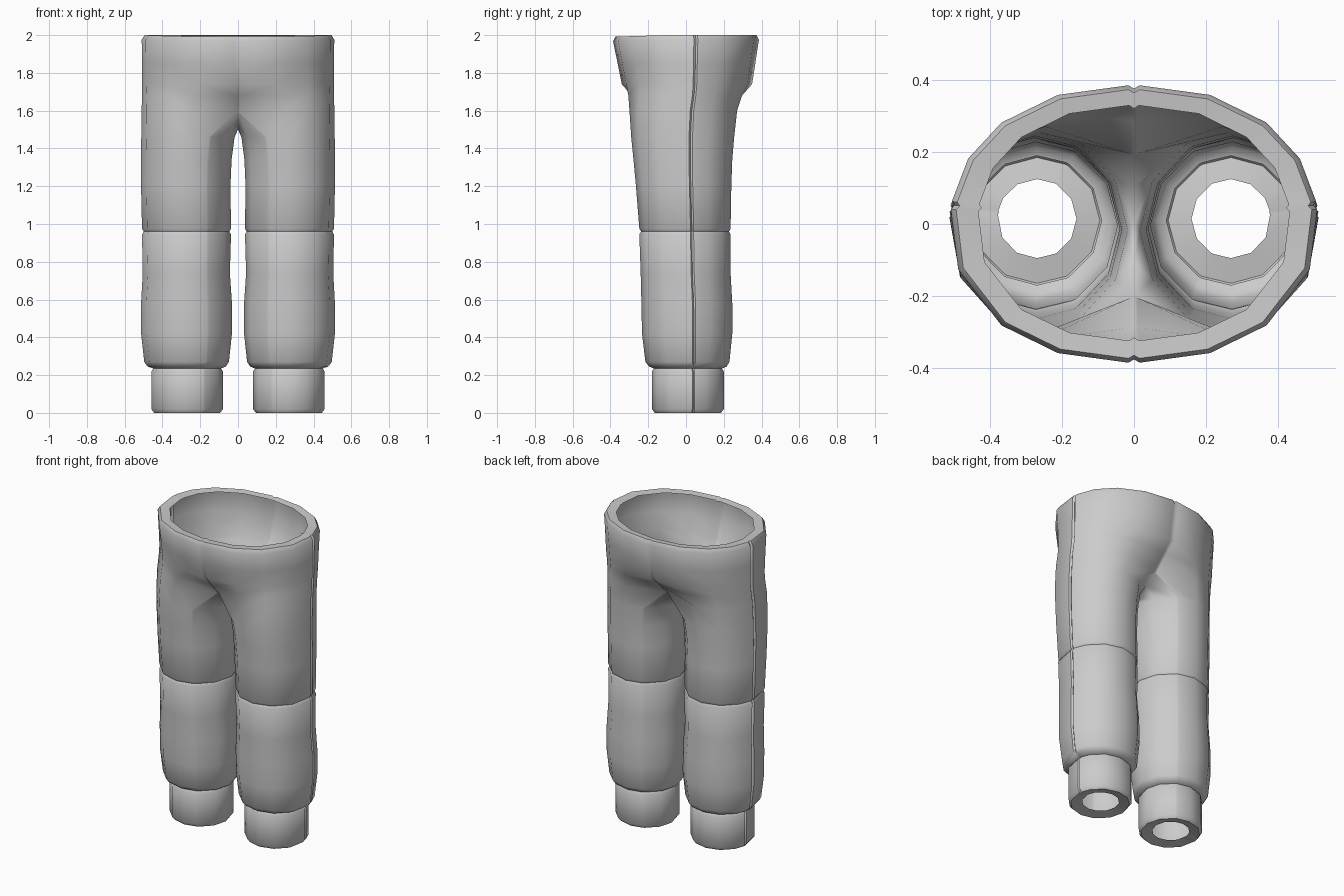
import bpy, bmesh
from math import sin, cos, radians, copysign

if "Cube" in bpy.data.objects:
    bpy.data.objects.remove(bpy.data.objects["Cube"])

# Column angles: outer arc with seam columns, then inner-thigh columns
LEG = [-120, -117, -90, -60, -29, 7, 9, 11, 31, 60, 90, 117, 120, 150, 180, 210]
WAIST = [-90, -88.8, -68, -46, -18, 5.5, 7, 8.5, 27, 46, 68, 88.8, 90]
ARC = len(WAIST)
SIDE = 6


def leg_ring(z, x0, x1, y0, y1):
    """Closed leg section fitted to a box, with a side seam groove."""
    cx, cy, rx, ry = (x0 + x1) / 2, (y0 + y1) / 2, (x1 - x0) / 2, (y1 - y0) / 2
    ring = []
    for i, a in enumerate(LEG):
        k = 0.965 if i == SIDE else 1.0
        ring.append((cx + rx * k * cos(radians(a)), cy + ry * k * sin(radians(a)), z))
    return ring


def waist_ring(z, a, front, back):
    """Open half section with grooves at the side and centre seams."""
    ring = []
    for i, t in enumerate(WAIST):
        c, s = cos(radians(t)), sin(radians(t))
        x = a * abs(c) ** 0.9
        y = (back if s > 0 else front) * copysign(abs(s) ** 0.95, s)
        if i == SIDE:
            x -= 0.009
        if i in (0, ARC - 1):
            x, y = 0, y - copysign(0.009, y)
        ring.append((x, y, z + (0.03 * (y + 0.1) if z > 1.9 and y < -0.1 else 0)))
    return ring


def blend(leg, waist, t, z, front, back, end_z):
    """Mix of leg and waist sections whose ends meet the centre plane."""
    ring = []
    for p, q in zip(leg, waist):
        ring.append((p[0] + (q[0] - p[0]) * t, p[1] + (q[1] - p[1]) * t, z))
    for i, j, y in ((0, 1, front), (ARC - 1, ARC - 2, back)):
        ring[i] = (0, y, end_z)
        ring[j] = (0.01, y * 1.03, end_z)
    return ring


def loft(name, rings):
    """Skin a stack of rings and mirror it to the other side."""
    bm = bmesh.new()
    rows = [[bm.verts.new(p) for p in r] for r in rings]
    for a, b in zip(rows, rows[1:]):
        n = min(len(a), len(b))
        for j in range(n if n == len(LEG) else n - 1):
            k = (j + 1) % n
            bm.faces.new((a[j], a[k], b[k], b[j]))
    me = bpy.data.meshes.new(name)
    bm.to_mesh(me)
    bm.free()
    ob = bpy.data.objects.new(name, me)
    bpy.context.collection.objects.link(ob)
    m = ob.modifiers.new("mirror", 'MIRROR')
    m.use_clip = True
    m.merge_threshold = 0.0005
    bpy.ops.object.select_all(action='DESELECT')
    ob.select_set(True)
    bpy.context.view_layer.objects.active = ob
    bpy.ops.object.shade_smooth_by_angle(angle=radians(42))


# Cuffs with an inward rim at the bottom
loft("cuffs", [
    leg_ring(0.012, 0.16, 0.38, -0.095, 0.125),
    leg_ring(0.0, 0.095, 0.445, -0.165, 0.185),
    leg_ring(0.02, 0.08, 0.46, -0.18, 0.20),
    leg_ring(0.22, 0.08, 0.46, -0.18, 0.20),
    leg_ring(0.235, 0.09, 0.45, -0.17, 0.19),
])

# Lower legs from cuff to knee seam
loft("lower_legs", [
    leg_ring(0.235, 0.09, 0.45, -0.17, 0.19),
    leg_ring(0.245, 0.065, 0.48, -0.195, 0.215),
    leg_ring(0.27, 0.048, 0.498, -0.215, 0.23),
    leg_ring(0.42, 0.032, 0.515, -0.233, 0.245),
    leg_ring(0.58, 0.032, 0.515, -0.236, 0.245),
    leg_ring(0.74, 0.043, 0.506, -0.24, 0.236),
    leg_ring(0.945, 0.037, 0.51, -0.247, 0.236),
    leg_ring(0.96, 0.046, 0.50, -0.238, 0.228),
])

# Upper legs, crotch, seat and waist rim
crotch = blend(leg_ring(1.6, 0.01, 0.513, -0.308, 0.275),
               waist_ring(1.6, 0.51, 0.30, 0.28), 0.3, 1.6, -0.20, 0.19, 1.59)
crotch += [(0, 0.11, 1.535), (0, 0, 1.5), (0, -0.11, 1.535)]
hip = blend(leg_ring(1.68, 0.01, 0.512, -0.322, 0.315),
            waist_ring(1.68, 0.51, 0.32, 0.31), 0.7, 1.68, -0.28, 0.28, 1.68)
loft("upper_trousers", [
    leg_ring(0.96, 0.046, 0.50, -0.238, 0.228),
    leg_ring(0.975, 0.037, 0.51, -0.247, 0.236),
    leg_ring(1.2, 0.04, 0.515, -0.265, 0.24),
    leg_ring(1.34, 0.034, 0.515, -0.278, 0.245),
    leg_ring(1.46, 0.018, 0.514, -0.29, 0.255),
    crotch,
    hip,
    waist_ring(1.74, 0.51, 0.34, 0.35),
    waist_ring(1.85, 0.51, 0.362, 0.367),
    waist_ring(1.975, 0.512, 0.386, 0.386),
    waist_ring(2.0, 0.497, 0.374, 0.374),
    waist_ring(1.995, 0.435, 0.325, 0.33),
])
